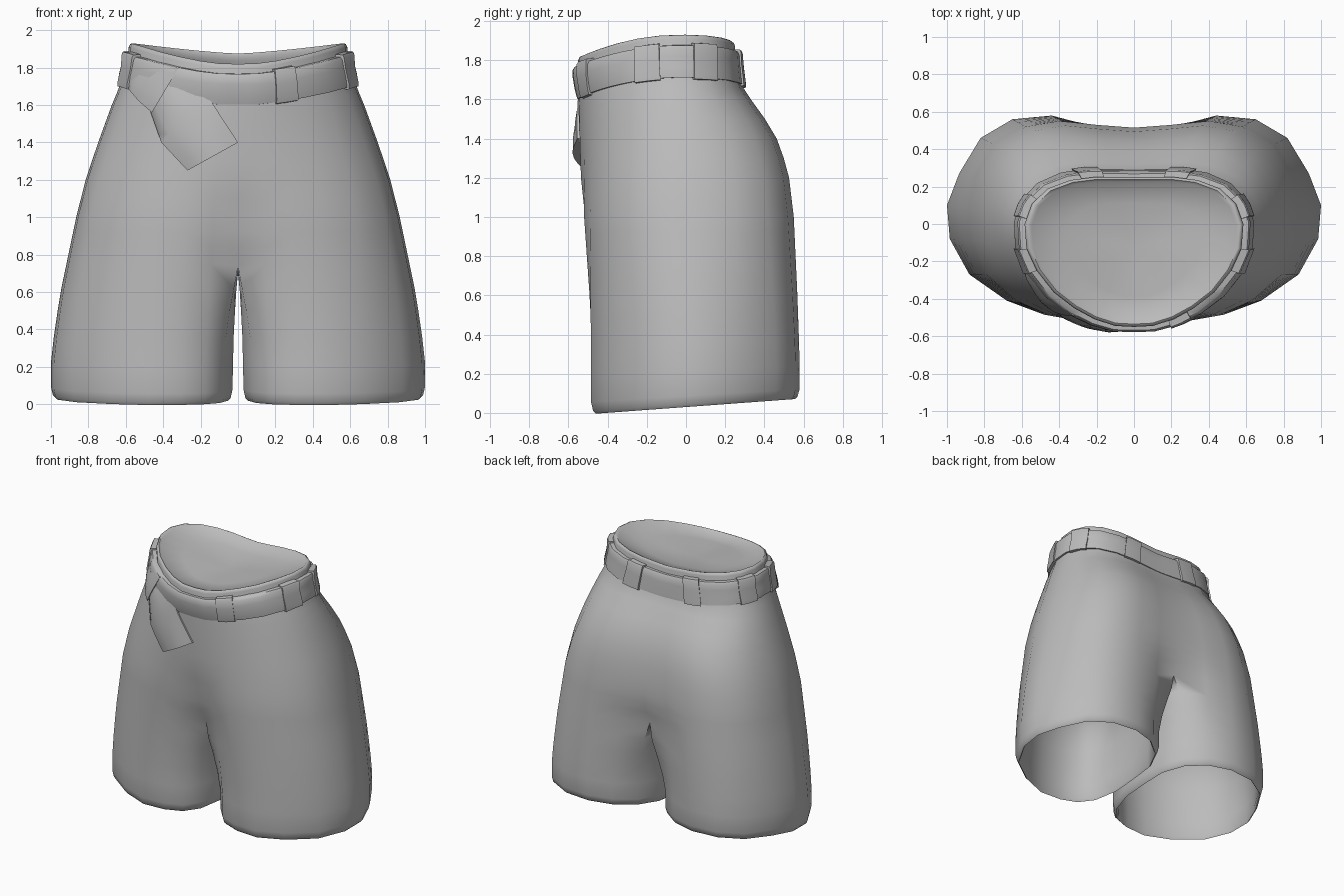
import bpy, bmesh, math
from mathutils import Vector

if "Cube" in bpy.data.objects:
    bpy.data.objects.remove(bpy.data.objects["Cube"])

grey = bpy.data.materials.new("grey cloth")
grey.diffuse_color = (0.5, 0.5, 0.5, 1)
grey.use_nodes = True
grey.node_tree.nodes["Principled BSDF"].inputs["Base Color"].default_value = grey.diffuse_color

# Half outlines (x, y), front to back round the outside: hem, hip and waist
HEM = [(.08, -.33), (.17, -.43), (.30, -.475), (.48, -.485), (.68, -.41), (.88, -.27), (.985, -.08),
       (1.0, .10), (.935, .27), (.82, .46), (.65, .56), (.44, .58), (.26, .53), (.12, .42)]
HIP = [(0, -.485), (.13, -.515), (.28, -.52), (.45, -.49), (.63, -.41), (.79, -.27), (.855, -.09),
       (.865, .08), (.825, .26), (.735, .42), (.58, .52), (.40, .55), (.20, .53), (0, .515)]
WAIST = [(0, -.55), (.10, -.545), (.21, -.51), (.32, -.45), (.43, -.365), (.52, -.25), (.575, -.13),
         (.585, 0), (.545, .11), (.46, .19), (.34, .235), (.22, .25), (.10, .25), (0, .25)]
INNER = [(.04, .25), (.03, .05), (.03, -.15)]
N = len(WAIST)


def table(t, pts):
    for (a, va), (b, vb) in zip(pts, pts[1:]):
        if t <= b:
            return va + (vb - va) * max(0, (t - a) / (b - a))
    return pts[-1][1]


def body(i, z):
    """Point of the outer cloth surface at outline index i and height z."""
    if z < 1:
        t = table(z, [(.2, 1), (.4, .85), (.6, .62), (.8, .31), (1, 0)])
        p = Vector(HIP[i]).lerp(Vector(HEM[i]), t).to_3d() + Vector((0, 0, z))
        if i in (0, N - 1):
            p.x *= table(z, [(.3, 1), (.5, .75), (.62, .45), (.75, 0)])
        return p
    tx = table(z, [(1, 0), (1.2, .18), (1.4, .42), (1.6, .68), (1.7, .83), (1.82, 1)])
    front = [(1, 0), (1.2, .7), (1.4, .9), (1.6, 1)]
    back = [(1, 0), (1.2, .08), (1.3, .17), (1.4, .29), (1.5, .49), (1.6, .73), (1.66, .86), (1.72, .94), (1.8, 1)]
    ty = table(z, front if i < 2 else back)
    if 2 <= i < 7:
        ty = tx
    (hx, hy), (wx, wy) = HIP[i], WAIST[i]
    return Vector((hx + (wx - hx) * tx, hy + (wy - hy) * ty, z))


def rim_z(x, y):
    d = y + .03
    if d < 0:
        return 1.93 - .11 * (d / .52) ** 2
    return 1.93 - .055 * (1 - min(1, abs(x) / .58) ** 1.3)


def finish(bm, name, mirror=False, angle=40):
    bmesh.ops.recalc_face_normals(bm, faces=bm.faces)
    me = bpy.data.meshes.new(name)
    bm.to_mesh(me)
    bm.free()
    ob = bpy.data.objects.new(name, me)
    me.materials.append(grey)
    bpy.context.collection.objects.link(ob)
    if mirror:
        ob.modifiers.new("mirror", 'MIRROR').merge_threshold = .0005
    bpy.ops.object.select_all(action='DESELECT')
    ob.select_set(True)
    bpy.context.view_layer.objects.active = ob
    bpy.ops.object.shade_smooth_by_angle(angle=math.radians(angle))
    return ob


def bridge(bm, a, b, closed):
    n = len(a)
    for i in range(n if closed else n - 1):
        j = (i + 1) % n
        bm.faces.new((a[i], a[j], b[j], b[i]))


# ---- Shorts: leg tube, crotch seam, hips and waist, mirrored across x
bm = bmesh.new()
CENTRE = Vector((.51, .05, 0))


def leg_ring(z, scale=1.0):
    pts = [body(i, z) for i in range(N)]
    gap = table(z, [(.05, 1), (.4, .75), (.68, .15)])
    pts += [Vector((x * gap, y, z)) for x, y in INNER]
    out = []
    for p in pts:
        q = CENTRE + (p - CENTRE) * scale
        q.z = z + (.03 + .07 * p.y) * max(0, 1 - z / .5)
        out.append(bm.verts.new(q))
    return out


# domed inner lining, rolled hem, outer leg
lining = [leg_ring(z, s) for z, s in [(.77, .3), (.73, .6), (.62, .84), (.4, .92), (.15, .935), (.02, .935)]]
bm.faces.new(lining[0])
outer = [leg_ring(z, s) for z, s in [(0, .955), (.015, .98), (.06, 1), (.2, 1), (.35, 1), (.5, 1), (.62, 1)]]
legs = lining + outer
for a, b in zip(legs, legs[1:]):
    bridge(bm, a, b, True)

# crotch ring: ends and inner points sit on the centre plane
ring = []
for i in range(N):
    p = body(i, .75)
    if i in (0, N - 1):
        p = Vector((0, -.39 if i == 0 else .44, .74))
    ring.append(bm.verts.new(p))
ring += [bm.verts.new((0, y, .70)) for x, y in INNER]
bridge(bm, legs[-1], ring, True)
prev = ring[:N]
for z in (.84, .92, 1, 1.1, 1.2, 1.3, 1.4, 1.5, 1.6, 1.66):
    cur = [bm.verts.new(body(i, z)) for i in range(N)]
    if z < 1:
        cur[0].co.x = cur[-1].co.x = 0
        cur[0].co.y, cur[-1].co.y = (-.445, .485) if z < .9 else (-.47, .505)
    bridge(bm, prev, cur, False)
    prev = cur

# waistband edge and shallow dished top
for scale, drop in [(1, .10), (1, .02), (.985, .004), (.965, 0), (.935, .014), (.62, None), (.3, None)]:
    cur = []
    for x, y in WAIST:
        z = rim_z(x, y)
        if drop is None:
            z = 1.81 + (z - .015 - 1.81) * scale ** 1.5
        else:
            z -= drop
        cur.append(bm.verts.new((x * scale, -.12 + (y + .12) * scale, z)))
    bridge(bm, prev, cur, False)
    prev = cur
mid = bm.verts.new((0, -.12, 1.81))
for a, b in zip(prev, prev[1:]):
    bm.faces.new((a, b, mid))
finish(bm, "shorts", True, 60)


# ---- Belt and loops: bands wrapped over the waist
def band_point(u, drop, off):
    i = min(int(u), N - 2)
    f = u - i
    x, y = Vector(WAIST[i]).lerp(Vector(WAIST[i + 1]), f)
    z = rim_z(x, y) - drop
    p = body(i, z).lerp(body(i + 1, z), f)
    d = Vector((p.x, (p.y + .12) * 1.4, 0)).normalized()
    # the belt stands a little further out at the hips
    return p + d * (off + (.012 * abs(d.x) if off > 0 else 0))


def band(name, u0, u1, section, steps, mirror=True):
    bm = bmesh.new()
    rings = []
    for k in range(steps + 1):
        u = u0 + (u1 - u0) * k / steps
        rings.append([bm.verts.new(band_point(u, drop, off)) for drop, off in section])
    for a, b in zip(rings, rings[1:]):
        bridge(bm, a, b, True)
    if u0 > 0:
        bm.faces.new(rings[0])
        bm.faces.new(rings[-1])
    return finish(bm, name, mirror, 50)


band("belt", 0, N - 1, [(.052, -.02), (.054, .018), (.07, .028), (.11, .028), (.16, .020), (.20, .010),
                        (.218, .004), (.22, -.02)], 26)
LOOP = [(.04, -.01), (.042, .030), (.055, .038), (.12, .036), (.20, .022), (.225, .013), (.23, -.01)]
band("front_loop", 1.75, 2.65, LOOP, 2, False)
band("side_front_loop", 5.0, 5.95, LOOP, 2)
band("side_back_loop", 7.25, 8.3, LOOP, 2)
band("back_loop", 10.5, 11.5, LOOP, 2)


# ---- Tied sash end: slabs that follow the front of the cloth
def front_y(x, z):
    pts = [body(i, z) for i in range(8)]
    return table(abs(x), [(p.x, p.y) for p in pts])


def slab(name, rows, lift, thick, puff, cols=6, sub=4):
    """rows: (left, right) edge points in x, z from start to end."""
    bm = bmesh.new()
    layers = []
    for back in (0, 1):
        grid = []
        for r in range((len(rows) - 1) * sub + 1):
            k = min(r // sub, len(rows) - 2)
            t = r / sub - k
            a = Vector(rows[k][0]).lerp(Vector(rows[k + 1][0]), t)
            b = Vector(rows[k][1]).lerp(Vector(rows[k + 1][1]), t)
            line = []
            for c in range(cols + 1):
                s = c / cols
                p = a.lerp(b, s)
                swell = puff * min(1, s * 4, (1 - s) * 2.5)
                y = front_y(p.x, p.y) - lift - swell + back * (thick + swell)
                line.append(bm.verts.new((p.x, y, p.y)))
            grid.append(line)
        for g, h in zip(grid, grid[1:]):
            bridge(bm, g, h, False)
        edge = grid[0] + [g[-1] for g in grid[1:-1]] + grid[-1][::-1] + [g[0] for g in grid[-2:0:-1]]
        layers.append(edge)
    bridge(bm, layers[0], layers[1], True)
    return finish(bm, name, False, 50)


slab("sash_tail", [((-.47, 1.57), (-.34, 1.77)), ((-.41, 1.40), (-.17, 1.66)), ((-.27, 1.25), (0, 1.40))],
     .012, .03, .03)
slab("sash_knot", [((-.59, 1.69), (-.575, 1.835)), ((-.53, 1.62), (-.45, 1.81)), ((-.46, 1.56), (-.32, 1.795))],
     .04, .06, .015)
